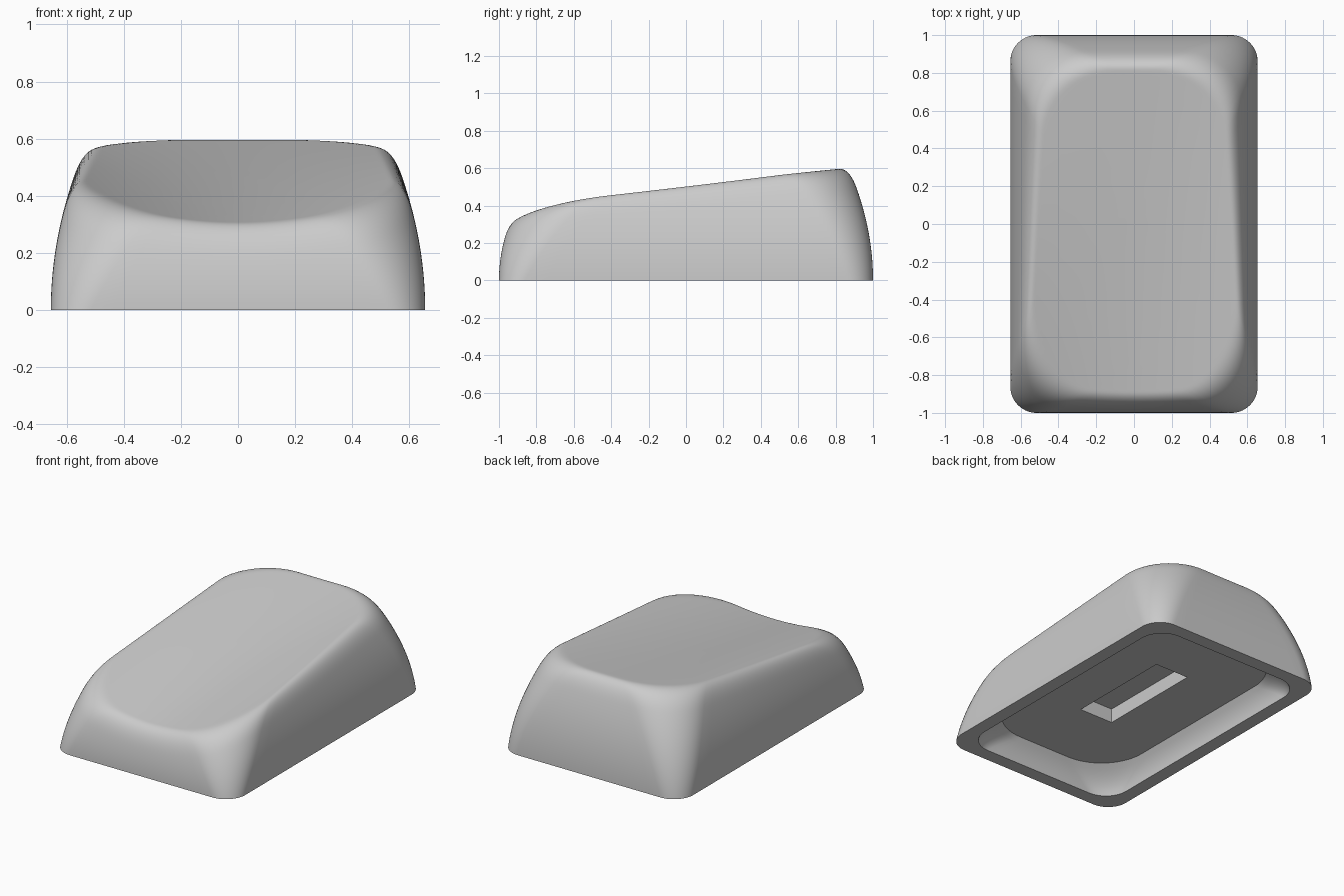
import bpy, bmesh, math

cube = bpy.data.objects.get("Cube")
if cube:
    bpy.data.objects.remove(cube, do_unlink=True)

ARC, SIDE = 14, 14  # segments per corner and per straight side


def outline(hx, front, back, r_front, r_back):
    """Rounded rectangle, counter-clockwise from the front right corner."""
    rf, rb = min(r_front, 0.95 * hx), min(r_back, 0.95 * hx)
    corners = [(hx - rf, front + rf, rf, -90), (hx - rb, back - rb, rb, 0),
               (rb - hx, back - rb, rb, 90), (rf - hx, front + rf, rf, 180)]
    pts = []
    for i, (cx, cy, r, a0) in enumerate(corners):
        for k in range(ARC + 1):
            a = math.radians(a0 + 90 * k / ARC)
            pts.append((cx + r * math.cos(a), cy + r * math.sin(a)))
        nx, ny, nr, na = corners[(i + 1) % 4]
        a = math.radians(na)
        end, start = (nx + nr * math.cos(a), ny + nr * math.sin(a)), pts[-1]
        for k in range(1, SIDE):
            t = k / SIDE
            pts.append(tuple(s + (e - s) * t for s, e in zip(start, end)))
    return pts


def dish(x, y):
    """Sloping top that is scooped out more deeply toward the front."""
    depth = 0.012 + 0.043 * max(0, 0.8 - y)
    return 0.504 + 0.126 * y + depth * ((x / 0.53) ** 2 - 1)


def soft_min(a, b, k=0.12):
    return min(a, b) - max(k - abs(a - b), 0) ** 2 / (4 * k)


bm = bmesh.new()


def ring(points):
    return [bm.verts.new(p) for p in points]


def bridge(a, b):
    for i in range(len(a)):
        j = (i + 1) % len(a)
        bm.faces.new((a[i], a[j], b[j], b[i]))


def loop_edges(loop):
    return [bm.edges.get((loop[i - 1], loop[i])) for i in range(len(loop))]


# Outer walls, blending over the rim into the dish
base = last = None
STEPS, TOP = 44, 0.85
for s in range(STEPS + 1):
    w = TOP * s / STEPS
    q = w * w
    pts = outline(0.655 - 0.37 * q, -1 + 0.6 * q, 1 - 0.36 * q,
                  0.14 + 0.5 * w, 0.14 + 0.32 * w)
    new = ring((x, y, soft_min(w, dish(x, y)) if w else 0) for x, y in pts)
    if last:
        bridge(last, new)
    else:
        base = new
    last = new

# Middle of the dish
mid_y = (min(p[1] for p in pts) + max(p[1] for p in pts)) / 2
for f in (0.8, 0.6, 0.4, 0.2):
    inner = [(x * f, mid_y + (y - mid_y) * f) for x, y in pts]
    new = ring((x, y, dish(x, y)) for x, y in inner)
    bridge(last, new)
    last = new
centre = bm.verts.new((0, mid_y, dish(0, mid_y)))
for i in range(len(last)):
    bm.faces.new((last[i - 1], last[i], centre))

# Bottom lip and tapering cavity walls
last = base
CEILING = 0.15
for s in range(7):
    t = s / 6
    inset = 0.09 + 0.055 * t * t
    r = 0.16 + 0.16 * t
    pts = outline(0.655 - inset, inset - 1, 1 - inset, r, r)
    new = ring((x, y, CEILING * t) for x, y in pts)
    bridge(last, new)
    last = new

# Rectangular socket in the cavity ceiling
rect = [(-0.123, -0.36), (0.123, -0.36), (0.123, 0.36), (-0.123, 0.36)]
mouth = ring((x, y, CEILING) for x, y in rect)
floor = ring((x, y, CEILING + 0.094) for x, y in rect)
bridge(mouth, floor)
bm.faces.new(floor)
bmesh.ops.triangle_fill(bm, use_beauty=True, edges=loop_edges(last) + loop_edges(mouth))
bmesh.ops.recalc_face_normals(bm, faces=bm.faces)

mesh = bpy.data.meshes.new("keycap")
bm.to_mesh(mesh)
bm.free()
keycap = bpy.data.objects.new("keycap", mesh)
bpy.context.collection.objects.link(keycap)

# Plain grey plastic
grey = bpy.data.materials.new("grey_plastic")
grey.use_nodes = True
colour = (0.6, 0.6, 0.6, 1)
grey.diffuse_color = colour
grey.node_tree.nodes["Principled BSDF"].inputs["Base Color"].default_value = colour
mesh.materials.append(grey)

bpy.ops.object.select_all(action="DESELECT")
keycap.select_set(True)
bpy.context.view_layer.objects.active = keycap
bpy.ops.object.shade_smooth_by_angle(angle=math.radians(35))
